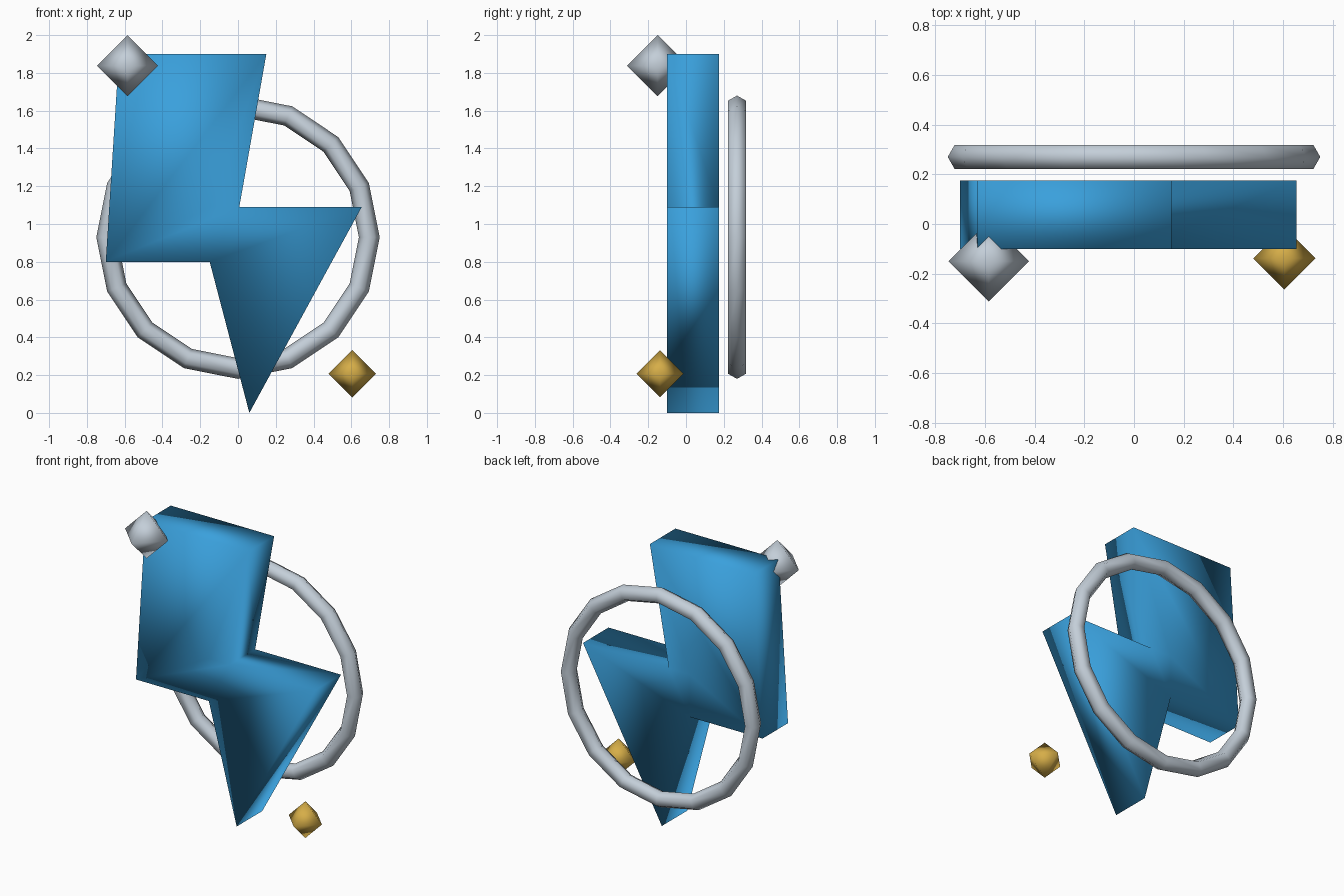
import bpy
import bmesh
import math

if "Cube" in bpy.data.objects:
    bpy.data.objects.remove(bpy.data.objects["Cube"])


def material(name, rgb):
    m = bpy.data.materials.new(name)
    m.diffuse_color = (*rgb, 1.0)
    m.use_nodes = True
    m.node_tree.nodes["Principled BSDF"].inputs["Base Color"].default_value = m.diffuse_color
    return m


BLUE = material("bright_blue", (0.042, 0.352, 0.716))
SILVER = material("pale_silver", (0.55, 0.62, 0.69))
GOLD = material("warm_gold", (0.67, 0.42, 0.065))


def finish(name, mesh, mat):
    """Link a mesh as a smooth, single-colour object."""
    mesh.materials.append(mat)
    mesh.polygons.foreach_set("use_smooth", [True] * len(mesh.polygons))
    obj = bpy.data.objects.new(name, mesh)
    bpy.context.collection.objects.link(obj)
    return obj


def from_bmesh(name, bm, mat):
    bmesh.ops.recalc_face_normals(bm, faces=bm.faces)
    mesh = bpy.data.meshes.new(name)
    bm.to_mesh(mesh)
    bm.free()
    return finish(name, mesh, mat)


def lightning_bolt():
    # Outline in x, z; the last point is the inner end of the notch crease
    pts = [(-0.63, 1.90), (0.15, 1.90), (0.007, 1.09), (0.655, 1.09),
           (0.06, 0.0), (-0.15, 0.80), (-0.70, 0.80), (-0.15, 1.09)]
    caps = [(0, 1, 7, 2, 3, 4, 5, 6), (1, 2, 7)]
    bm = bmesh.new()
    front, back = [[bm.verts.new((x, y, z)) for x, z in pts]
                   for y in (-0.10, 0.175)]
    for side in (front, back):
        for cap in caps:
            bm.faces.new([side[i] for i in cap])
    # Walls around the outer outline
    for i in range(7):
        j = (i + 1) % 7
        bm.faces.new((front[i], front[j], back[j], back[i]))
    return from_bmesh("lightning_bolt", bm, BLUE)


def ring(centre, major, minor, segments=16, sides=6):
    # Faceted ring standing upright, facing the front
    bm = bmesh.new()
    loops = []
    for i in range(segments):
        a = math.tau * i / segments
        loop = []
        for k in range(sides):
            b = math.tau * k / sides
            r = major + minor * math.cos(b)
            loop.append(bm.verts.new((centre[0] + r * math.cos(a),
                                      centre[1] + minor * math.sin(b),
                                      centre[2] + r * math.sin(a))))
        loops.append(loop)
    for i in range(segments):
        p, q = loops[i], loops[(i + 1) % segments]
        for k in range(sides):
            n = (k + 1) % sides
            bm.faces.new((p[k], p[n], q[n], q[k]))
    return from_bmesh("back_ring", bm, SILVER)


def gem(name, centre, radius, mat):
    # Eight-sided gem with its corners on the axes
    bm = bmesh.new()
    x, y, z = centre
    top, bottom = [bm.verts.new((x, y, z + s * radius)) for s in (1, -1)]
    belt = [bm.verts.new((x + radius * dx, y + radius * dy, z))
            for dx, dy in ((1, 0), (0, 1), (-1, 0), (0, -1))]
    for i in range(4):
        for tip in (top, bottom):
            bm.faces.new((belt[i], belt[(i + 1) % 4], tip))
    return from_bmesh(name, bm, mat)


lightning_bolt()
ring((0, 0.27, 0.93), 0.695, 0.055)
gem("silver_gem", (-0.585, -0.15, 1.838), 0.162, SILVER)
gem("gold_gem", (0.605, -0.138, 0.207), 0.125, GOLD)
